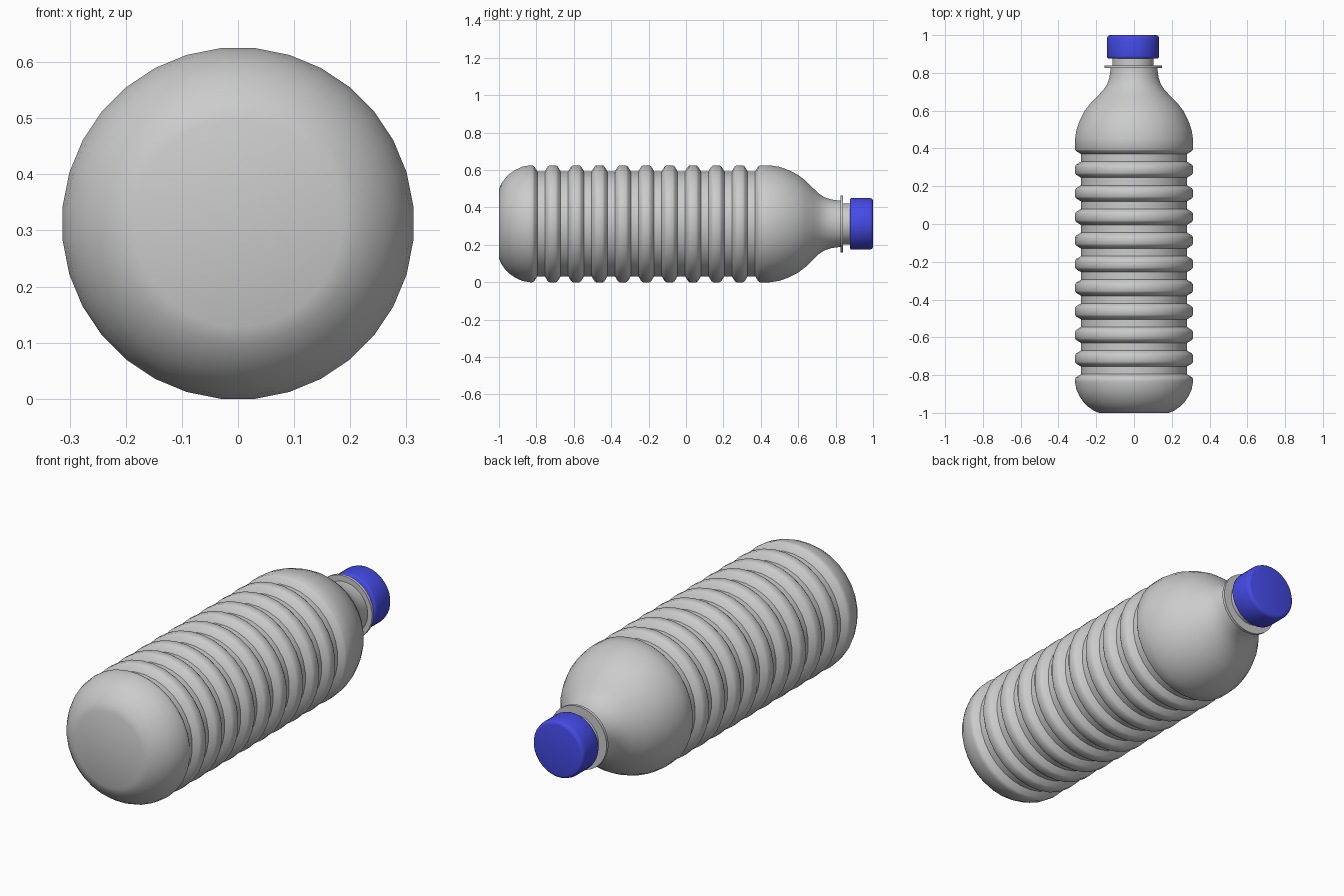
import bpy, bmesh
from math import cos, sin, pi, radians

if "Cube" in bpy.data.objects:
    bpy.data.objects.remove(bpy.data.objects["Cube"])

SIDES = 32
R = 0.314          # body radius
AXIS_Z = 0.3125    # height of the bottle's axis


def lathe(name, profile, x=0.0, angle=35, color=None):
    """Spin (y, radius) points around the lying bottle's axis."""
    bm = bmesh.new()
    rings = []
    for y, r in profile:
        ring = []
        for i in range(SIDES):
            a = 2 * pi * (i + 0.5) / SIDES
            ring.append(bm.verts.new((x + r * cos(a), y, AXIS_Z + r * sin(a))))
        rings.append(ring)
    for a, b in zip(rings, rings[1:]):
        for i in range(SIDES):
            j = (i + 1) % SIDES
            bm.faces.new((a[i], a[j], b[j], b[i]))
    bm.faces.new(rings[0])
    bm.faces.new(rings[-1])
    bmesh.ops.recalc_face_normals(bm, faces=bm.faces)
    mesh = bpy.data.meshes.new(name)
    bm.to_mesh(mesh)
    bm.free()
    obj = bpy.data.objects.new(name, mesh)
    bpy.context.collection.objects.link(obj)
    bpy.ops.object.select_all(action='DESELECT')
    obj.select_set(True)
    bpy.context.view_layer.objects.active = obj
    bpy.ops.object.shade_smooth_by_angle(angle=radians(angle))
    if color:
        mat = bpy.data.materials.new(name + "_material")
        mat.diffuse_color = color
        mat.use_nodes = True
        mat.node_tree.nodes["Principled BSDF"].inputs["Base Color"].default_value = mat.diffuse_color
        mesh.materials.append(mat)
    return obj


# Rounded base
body = [(-1.0, 0.185), (-0.988, 0.215), (-0.968, 0.243), (-0.942, 0.27),
        (-0.91, 0.291), (-0.875, 0.307), (-0.835, R)]

# Ten evenly spaced grooves around the body
for k in range(10):
    c = -0.775 + 0.125 * k
    body += [(c - 0.045, R), (c - 0.036, R - 0.006), (c - 0.02, R - 0.032),
             (c + 0.02, R - 0.032), (c + 0.036, R - 0.006), (c + 0.045, R)]

# Domed shoulder running into the neck
body += [(0.45, R), (0.50, 0.306), (0.55, 0.288), (0.60, 0.262),
         (0.64, 0.231), (0.68, 0.191), (0.71, 0.163), (0.74, 0.143),
         (0.775, 0.131), (0.81, 0.126), (0.828, 0.125)]
lathe("bottle_body", body)

# Mouth of the bottle below the cap
lathe("neck", [(0.82, 0.11), (0.90, 0.11)], x=-0.005)

# Thin support collar
lathe("neck_collar", [(0.826, 0.12), (0.826, 0.153), (0.840, 0.153), (0.840, 0.10)],
      x=-0.005)

# Screw cap with softened rims
lathe("cap", [(0.876, 0.10), (0.876, 0.131), (0.881, 0.137), (0.889, 0.139),
              (0.982, 0.139), (0.992, 0.136), (0.998, 0.130), (1.0, 0.122)],
      x=-0.005, angle=50, color=(0.06, 0.07, 0.8, 1.0))
